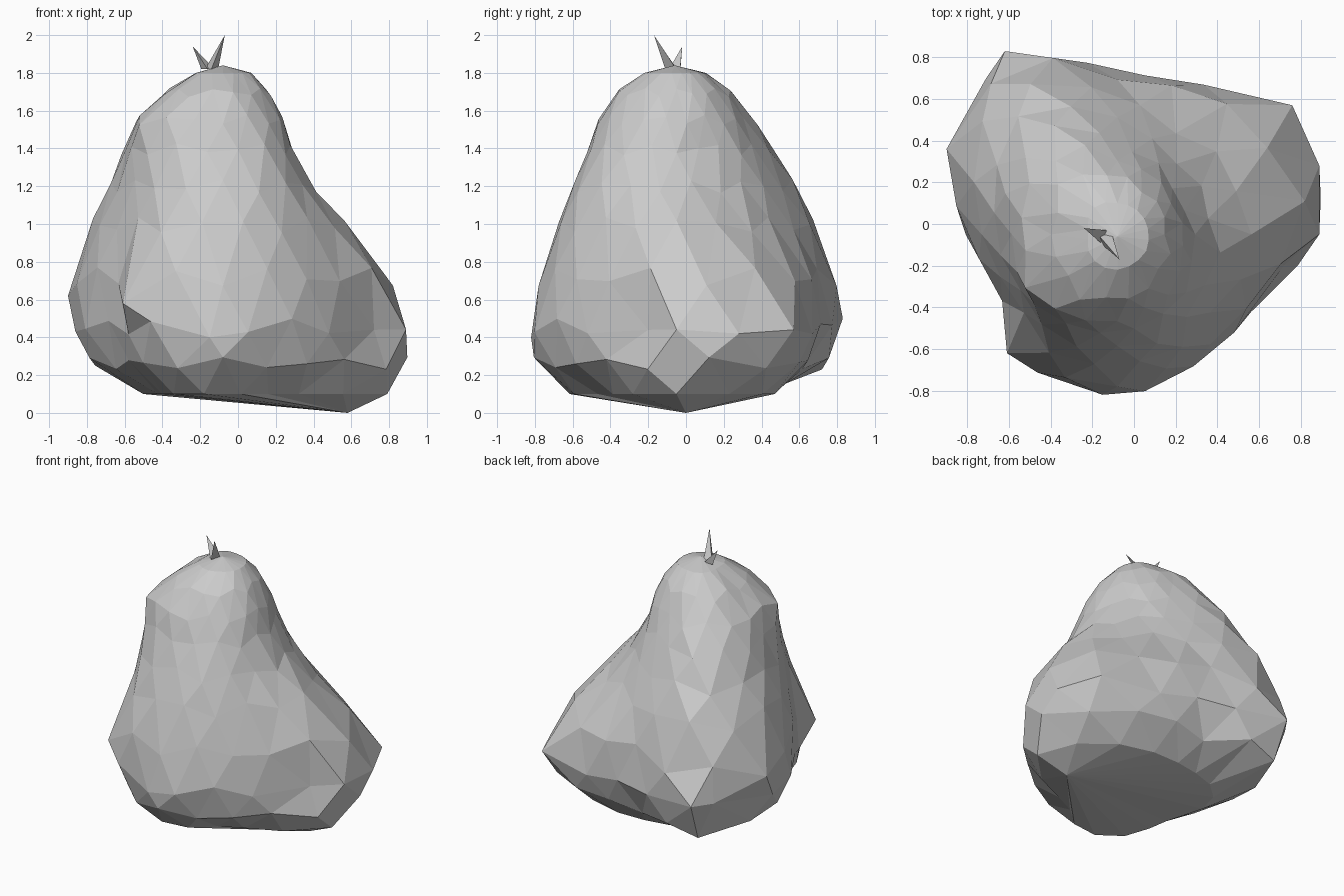
import bpy, bmesh, math
from mathutils import Vector

if "Cube" in bpy.data.objects:
    bpy.data.objects.remove(bpy.data.objects["Cube"])

CX, CY, SIDES = -0.08, -0.05, 18

# Height followed by twelve radii, every 30 degrees from +x
ROWS = [
    (0.10, .87, .76, .60, .50, .50, .48, .38, .38, .52, .58, .48, .58),
    (0.26, .96, .98, .78, .70, .90, .80, .66, .57, .70, .75, .69, .74),
    (0.45, .97, 1.0, .84, .78, .98, .89, .73, .63, .77, .78, .74, .76),
    (0.72, .88, .88, .78, .76, .95, .90, .73, .64, .74, .72, .69, .71),
    (1.00, .66, .59, .58, .65, .85, .79, .65, .58, .64, .63, .61, .60),
    (1.20, .47, .44, .47, .55, .72, .67, .58, .54, .57, .55, .54, .49),
    (1.40, .36, .34, .38, .44, .59, .58, .51, .52, .50, .46, .45, .40),
    (1.55, .32, .31, .33, .36, .47, .48, .46, .51, .46, .41, .38, .35),
    (1.70, .24, .24, .25, .28, .34, .35, .30, .32, .34, .32, .29, .27),
    (1.80, .15, .15, .15, .15, .17, .16, .14, .16, .17, .17, .16, .16),
]


def radius(row, a):
    """Smooth closed interpolation of the twelve radii."""
    u = a / math.tau * 12
    i, t = math.floor(u), u - math.floor(u)
    p0, p1, p2, p3 = (row[1 + (i + k) % 12] for k in (-1, 0, 1, 2))
    return p1 + 0.5 * t * (p2 - p0 + t * (2*p0 - 5*p1 + 4*p2 - p3 + t * (3*(p1 - p2) + p3 - p0)))


def finish(bm, name):
    bmesh.ops.recalc_face_normals(bm, faces=bm.faces)
    me = bpy.data.meshes.new(name)
    bm.to_mesh(me)
    bm.free()
    ob = bpy.data.objects.new(name, me)
    bpy.context.collection.objects.link(ob)
    return ob


# Lumpy body: stacked rings, alternately staggered for diamond facets
bm = bmesh.new()
rings = []
for j, row in enumerate(ROWS):
    ring = []
    for i in range(SIDES):
        a = math.tau * (i + 0.5 * (j % 2)) / SIDES
        # Slide each point along the surface so the facets look irregular
        s = 0.18 * math.sin(i * 2.4 + j * 1.7) if 0 < j < len(ROWS) - 1 else 0
        other = ROWS[j + 1] if s > 0 else ROWS[j - 1]
        f = abs(s)
        r = radius(row, a) * (1 - f) + radius(other, a) * f
        z = row[0] * (1 - f) + other[0] * f
        ring.append(bm.verts.new((CX + r * math.cos(a), CY + r * math.sin(a), z)))
    rings.append(ring)
for j in range(len(rings) - 1):
    lo, hi = rings[j], rings[j + 1]
    for i in range(SIDES):
        n = (i + 1) % SIDES
        if j % 2 == 0:
            bm.faces.new((lo[i], lo[n], hi[i]))
            bm.faces.new((lo[n], hi[n], hi[i]))
        else:
            bm.faces.new((lo[i], hi[n], hi[i]))
            bm.faces.new((lo[i], lo[n], hi[n]))

# Sloping underside and rounded crown
for ring, tip in ((rings[0], (0.58, 0.0, 0.0)), (rings[-1], (-0.08, -0.06, 1.84))):
    v = bm.verts.new(tip)
    for i in range(SIDES):
        bm.faces.new((ring[i], ring[(i + 1) % SIDES], v))

# Pulled corners, the back foot, and a small notch low on the right
PULLS = [(-.62, .83, .50), (-.71, .70, .50), (-.60, .72, .23), (-.90, .36, .62),
         (-.61, -.62, .58), (.89, .28, .42), (-.15, -.82, .40), (.72, -.20, .44),
         (.76, .57, .44)]
bm.verts.ensure_lookup_table()
used = set()
for p in map(Vector, PULLS):
    v = min((v for v in bm.verts if v not in used), key=lambda v: (v.co - p).length)
    v.co = p
    used.add(v)
finish(bm, "body")

# Two pointed stem leaves on the crown
for name, tip, base in (("stem_leaf_tall", (-.07, -.17, 2.0), (-.14, -.07, 1.82)),
                        ("stem_leaf_short", (-.24, -.02, 1.94), (-.16, -.05, 1.82))):
    bm = bmesh.new()
    b = [bm.verts.new(Vector(base) + Vector((.04 * math.cos(a), .04 * math.sin(a), 0)))
         for a in (0.5, 0.5 + math.tau / 3, 0.5 + 2 * math.tau / 3)]
    t = bm.verts.new(tip)
    bm.faces.new(b)
    for i in range(3):
        bm.faces.new((b[i], b[(i + 1) % 3], t))
    finish(bm, name)
